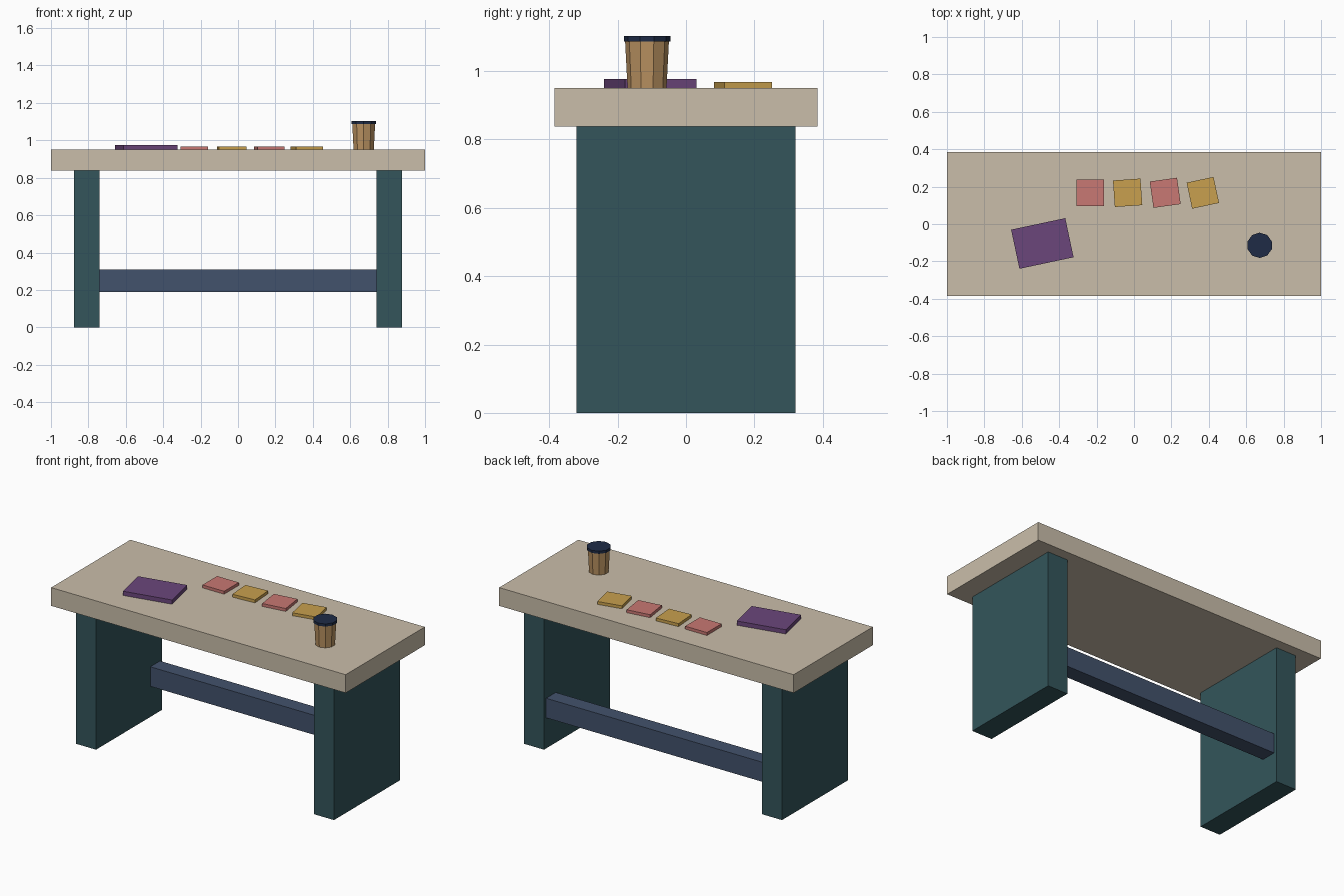
import bpy
from math import radians

cube = bpy.data.objects.get("Cube")
if cube:
    bpy.data.objects.remove(cube, do_unlink=True)


def material(name, rgb):
    """Flat material from 0-255 screen colour, stored as linear values."""
    lin = [((c / 255 + 0.055) / 1.055) ** 2.4 for c in rgb] + [1.0]
    m = bpy.data.materials.new(name)
    m.use_nodes = True
    m.diffuse_color = lin
    m.node_tree.nodes["Principled BSDF"].inputs["Base Color"].default_value = lin
    return m


beige = material("beige", (202, 190, 170))
teal = material("dark teal", (51, 85, 91))
slate = material("slate blue", (66, 82, 108))
purple = material("purple", (107, 70, 123))
pink = material("pink", (200, 120, 115))
gold = material("gold", (200, 160, 78))
kraft = material("cardboard brown", (186, 146, 97))
navy = material("navy", (30, 43, 70))


def finish(name, mat):
    obj = bpy.context.object
    obj.name = name
    obj.data.name = name
    obj.data.materials.append(mat)
    return obj


def box(name, mat, x, y, base, size, turn=0):
    """Box standing on height base, turned about the vertical."""
    bpy.ops.mesh.primitive_cube_add(size=1, location=(x, y, base + size[2] / 2),
                                    rotation=(0, 0, radians(turn)))
    obj = finish(name, mat)
    obj.scale = size
    return obj


def tapered(name, mat, x, y, base, low, high, height):
    """Ten-sided tapered drum."""
    bpy.ops.mesh.primitive_cone_add(vertices=10, radius1=low, radius2=high, depth=height,
                                    location=(x, y, base + height / 2))
    return finish(name, mat)


# Table: slab top, two panel legs, rear stretcher
TOP = 0.95
LEG = 0.838
box("table_top", beige, 0, 0, LEG, (2, 0.768, TOP - LEG))
for side, name in ((1, "left_leg"), (-1, "right_leg")):
    box(name, teal, side * 0.808, 0, 0, (0.136, 0.64, LEG))
box("stretcher", slate, 0, 0.253, 0.188, (1.48, 0.094, 0.12))

# Notebook and a row of cards, each turned a little more
box("notebook", purple, -0.49, -0.104, TOP, (0.296, 0.214, 0.026), 12)
for i in range(4):
    box(f"card_{i + 1}", gold if i % 2 else pink, -0.235 + 0.201 * i, 0.167, TOP,
        (0.147, 0.142, 0.018), 4 * i)

# Cup with lid
tapered("cup", kraft, 0.672, -0.114, TOP, 0.057, 0.064, 0.136)
tapered("cup_lid", navy, 0.672, -0.114, TOP + 0.136, 0.068, 0.068, 0.016)
